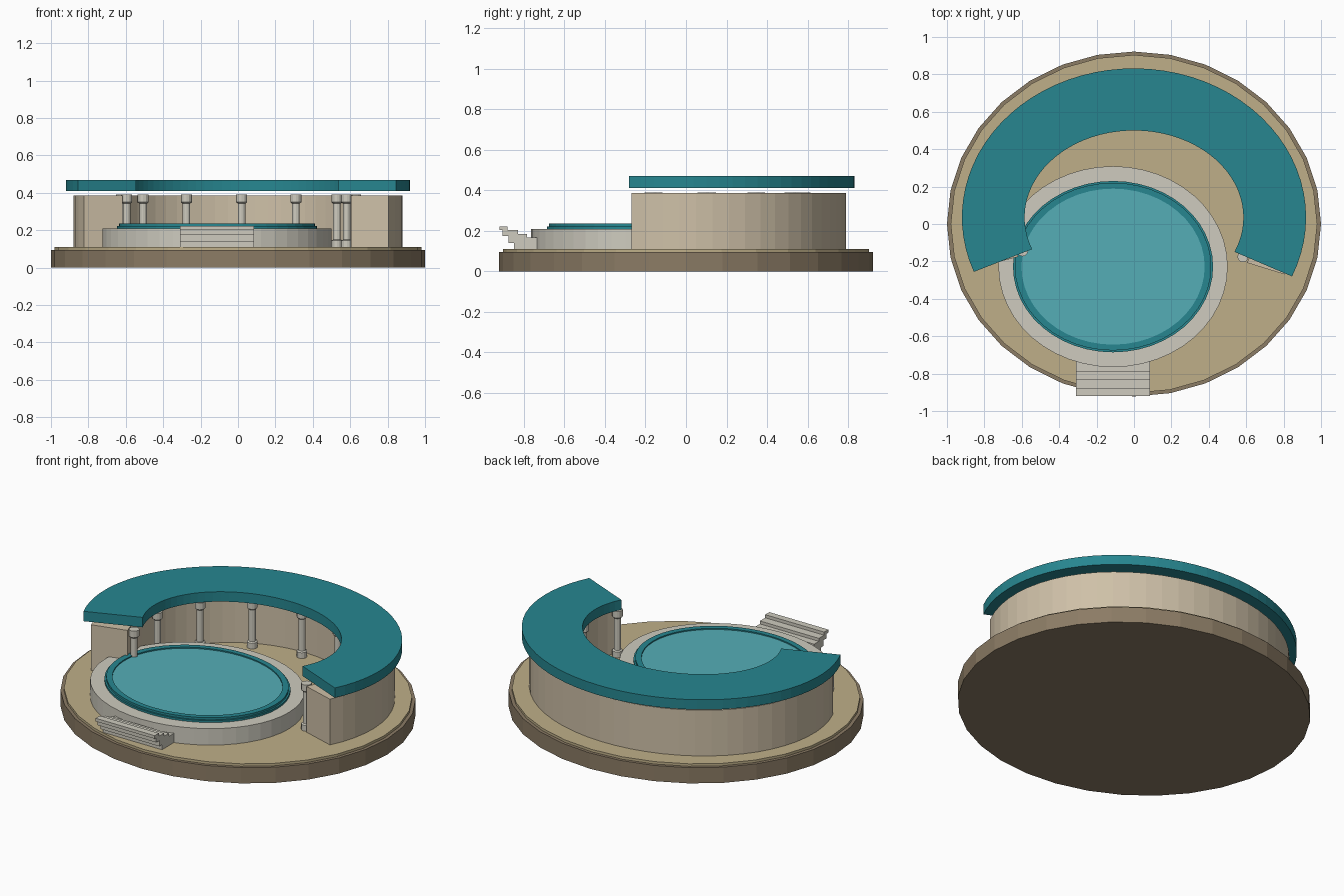
import bpy, bmesh
from math import sin, cos, radians, tau

if "Cube" in bpy.data.objects:
    bpy.data.objects.remove(bpy.data.objects["Cube"])


def material(name, rgb):
    m = bpy.data.materials.new(name)
    m.diffuse_color = (*rgb, 1)
    m.use_nodes = True
    m.node_tree.nodes["Principled BSDF"].inputs["Base Color"].default_value = m.diffuse_color
    return m


BROWN = material("brown_earth", (0.26, 0.20, 0.13))
SAND = material("sand", (0.52, 0.43, 0.25))
PLASTER = material("plaster", (0.62, 0.53, 0.39))
STONE = material("pale_stone", (0.62, 0.60, 0.52))
TEAL = material("teal", (0.02, 0.24, 0.28))
WATER = material("water", (0.09, 0.42, 0.47))


def finish(name, bm, mat):
    bmesh.ops.recalc_face_normals(bm, faces=bm.faces)
    me = bpy.data.meshes.new(name)
    bm.to_mesh(me)
    bm.free()
    me.materials.append(mat)
    ob = bpy.data.objects.new(name, me)
    bpy.context.collection.objects.link(ob)
    return ob


def disc(name, c, a, b, z0, z1, n, mat):
    """Elliptical slab."""
    bm = bmesh.new()
    rings = [[bm.verts.new((c[0] + a * cos(tau * i / n), c[1] + b * sin(tau * i / n), z))
              for i in range(n)] for z in (z0, z1)]
    bm.faces.new(rings[0])
    bm.faces.new(rings[1])
    for i in range(n):
        j = (i + 1) % n
        bm.faces.new((rings[0][i], rings[0][j], rings[1][j], rings[1][i]))
    return finish(name, bm, mat)


def ring(name, c, outer, inner, z0, z1, n, mat, start=0, end=360):
    """Elliptical ring, or an arc of one with closed ends."""
    full = end - start == 360
    bm = bmesh.new()
    rows = []
    for i in range(n if full else n + 1):
        t = radians(start + (end - start) * i / n)
        rows.append([bm.verts.new((c[0] + r[0] * cos(t), c[1] + r[1] * sin(t), z))
                     for r, z in ((outer, z0), (outer, z1), (inner, z1), (inner, z0))])
    for i in range(n):
        p, q = rows[i], rows[(i + 1) % len(rows)]
        for k in range(4):
            m = (k + 1) % 4
            bm.faces.new((p[k], q[k], q[m], p[m]))
    if not full:
        bm.faces.new(rows[0])
        bm.faces.new(rows[-1])
    return finish(name, bm, mat)


def lathe(name, loc, profile, n, mat):
    bm = bmesh.new()
    rows = [[bm.verts.new((loc[0] + r * cos(tau * i / n), loc[1] + r * sin(tau * i / n), z))
             for i in range(n)] for r, z in profile]
    for p, q in zip(rows, rows[1:]):
        for i in range(n):
            j = (i + 1) % n
            bm.faces.new((p[i], p[j], q[j], q[i]))
    bm.faces.new(rows[0])
    bm.faces.new(rows[-1])
    return finish(name, bm, mat)


# Ground
disc("ground_base", (0, 0), 1.0, 0.922, 0, 0.095, 32, BROWN)
disc("ground_top", (0, 0), 0.98, 0.904, 0.09, 0.11, 32, SAND)

# Curved building and its floating roof
C = (0, 0.035)
ring("curved_wall", C, (0.88, 0.755), (0.66, 0.60), 0.108, 0.387, 36, PLASTER, -23.8, 200.5)
ring("curved_roof", C, (0.92, 0.797), (0.585, 0.465), 0.41, 0.47, 48, TEAL, -23.3, 201.4)

# Colonnade
PROFILE = [(0.029, 0.108), (0.029, 0.145), (0.02, 0.15), (0.02, 0.342),
           (0.029, 0.35), (0.029, 0.39)]
for i in range(9):
    t = radians(-22.5 + i * (199.0 + 22.5) / 8)
    lathe(f"column_{i + 1}", (0.63 * cos(t), C[1] + 0.55 * sin(t)), PROFILE, 12, STONE)

# Round pool
P = (-0.112, -0.228)
disc("pool_platform", P, 0.613, 0.537, 0.108, 0.21, 48, STONE)
ring("pool_rim_lower", P, (0.535, 0.458), (0.50, 0.425), 0.205, 0.222, 48, TEAL)
ring("pool_rim_upper", P, (0.525, 0.448), (0.49, 0.417), 0.205, 0.235, 48, TEAL)
disc("pool_water", P, 0.50, 0.425, 0.205, 0.228, 48, WATER)

# Steps: (y0, y1, z0, z1)
STEPS = [(-0.92, -0.88, 0.203, 0.222), (-0.905, -0.83, 0.175, 0.203),
         (-0.875, -0.785, 0.14, 0.185), (-0.85, -0.735, 0.108, 0.166)]
for i, (y0, y1, z0, z1) in enumerate(STEPS):
    bm = bmesh.new()
    bmesh.ops.create_cube(bm, size=1)
    for v in bm.verts:
        v.co = (P[0] + v.co.x * 0.395, (y0 + y1) / 2 + v.co.y * (y1 - y0),
                (z0 + z1) / 2 + v.co.z * (z1 - z0))
    finish(f"step_{i + 1}", bm, STONE)
